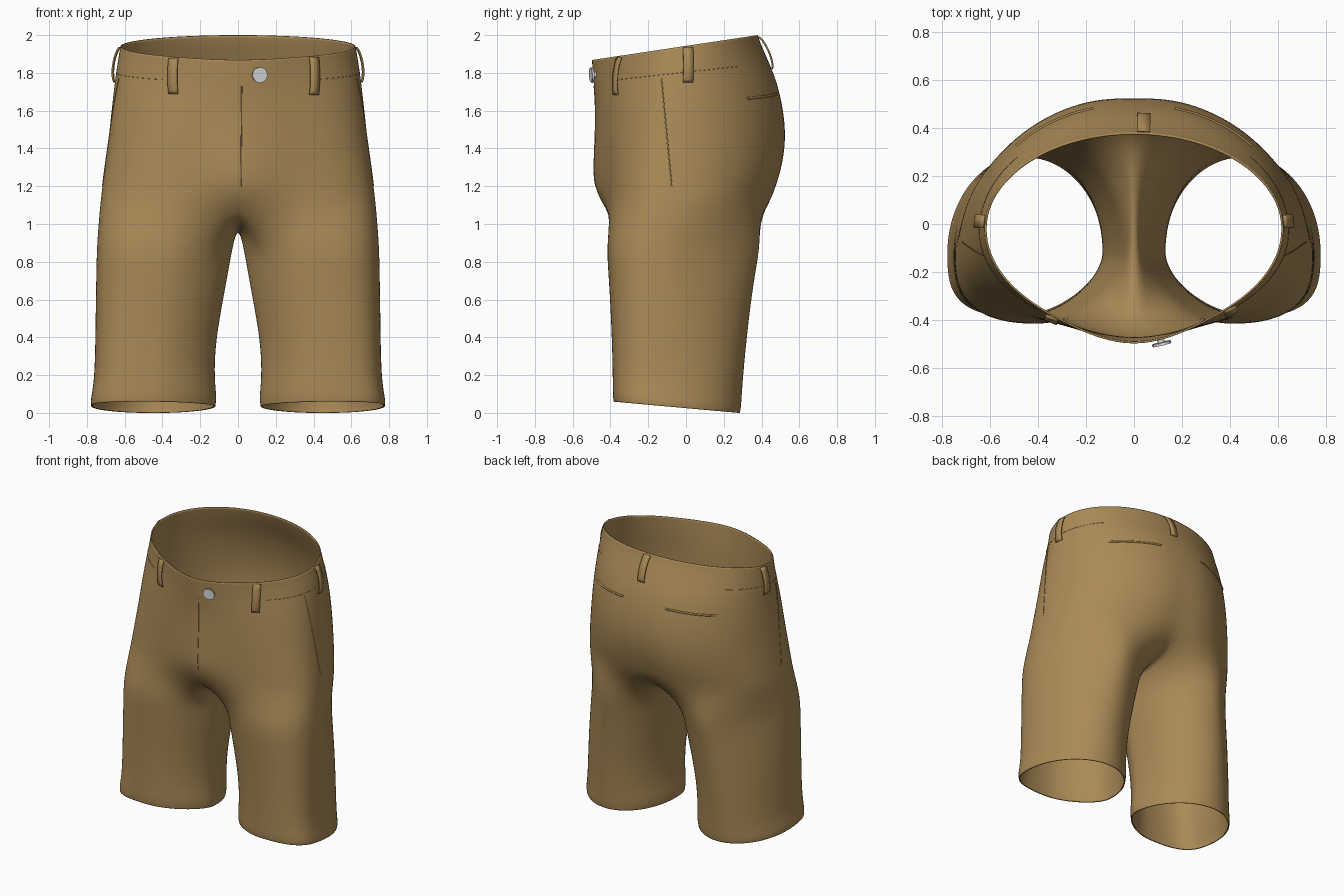
import bpy, bmesh, math
from mathutils import Vector
from mathutils.bvhtree import BVHTree

cube = bpy.data.objects.get("Cube")
if cube:
    bpy.data.objects.remove(cube, do_unlink=True)


def material(name, rgb, rough=0.8):
    m = bpy.data.materials.new(name)
    m.use_nodes = True
    m.diffuse_color = (*rgb, 1)
    bsdf = m.node_tree.nodes["Principled BSDF"]
    bsdf.inputs["Base Color"].default_value = (*rgb, 1)
    bsdf.inputs["Roughness"].default_value = rough
    return m


FABRIC = material("tan cotton", (0.405, 0.255, 0.095))
METAL = material("pale grey metal", (0.72, 0.73, 0.74), 0.4)


def finish(name, bm, mat):
    me = bpy.data.meshes.new(name)
    bm.to_mesh(me)
    bm.free()
    for p in me.polygons:
        p.use_smooth = True
    ob = bpy.data.objects.new(name, me)
    me.materials.append(mat)
    bpy.context.collection.objects.link(ob)
    return ob


# Torso rings: height, tilt, half width, widest y, front y, front bulge,
# front squareness, back y, back squareness, centre dip at the back
TORSO = [
    (1.943, .15, .625, -.02, -.442, .06, 1, .382, 1, 0),
    (1.90, .145, .632, -.02, -.442, .057, 1, .395, 1, 0),
    (1.80, .12, .649, -.03, -.444, .048, 1, .442, 1, 0),
    (1.72, .08, .658, -.04, -.445, .042, .97, .485, 1, .005),
    (1.6, .03, .672, -.05, -.444, .039, .93, .523, 1, .008),
    (1.45, 0, .687, -.06, -.441, .047, .88, .542, 1, .012),
    (1.3, 0, .707, -.075, -.434, .066, .83, .523, .98, .018),
    (1.2, 0, .72, -.085, -.43, .068, .8, .492, .95, .022),
    (1.1, 0, .732, -.10, -.428, .018, .78, .455, .91, .024),
]
# Leg rings: height, tilt, inner x, outer x, front y, front squareness,
# back y, back squareness
LEG = [
    (.9, 0, .022, .75, -.424, .76, .402, 1.38),
    (.75, 0, .048, .753, -.414, .73, .372, 1.28),
    (.55, -.03, .085, .756, -.402, .70, .342, 1.14),
    (.35, -.05, .118, .758, -.394, .68, .319, 1.05),
    (.18, -.08, .122, .763, -.39, .66, .303, 1),
    (.10, -.09, .113, .774, -.39, .65, .298, 1),
    (.05, -.09, .113, .783, -.389, .65, .294, 1),
    (.025, -.09, .117, .78, -.385, .65, .289, 1),
]
# Crotch seam from back to front, on the centre line
SEAM = [(.30, 1.04), (.17, 1.0), (.02, .978), (-.13, .978), (-.30, 1.025)]
OUT, INN = 20, len(SEAM) + 1


def power(v, e):
    return math.copysign(abs(v) ** e, v)


def torso_ring(z, tilt, w, yc, front, bulge, sq_front, back, sq_back, dip):
    pts = []
    spread = .18 + (z - 1.1) * .11
    for i in range(OUT + 1):
        a = math.pi * (i / OUT - .5)
        c, s = math.cos(a), math.sin(a)
        e = sq_front if s < 0 else sq_back
        x = 0 if i in (0, OUT) else w * c ** e
        if s > 0:
            y = yc + s ** e * (back - yc) - dip * math.exp(-(x / .11) ** 2)
        else:
            y = yc + power(s, e) * (yc - front) - bulge * math.exp(-(x / spread) ** 2)
        pts.append((x, y, z + tilt * y))
    return pts


def leg_ring(z, tilt, xin, xout, front, sq_front, back, sq_back):
    cx, cy = (xin + xout) / 2, -.12
    join = math.radians(140)
    angles = [-join + 2 * join * i / OUT for i in range(OUT + 1)]
    angles += [join + (2 * math.pi - 2 * join) * i / INN for i in range(1, INN)]
    pts = []
    for a in angles:
        c, s = math.cos(a), math.sin(a)
        # the outer side follows the squareness, the inner front is slanted
        if c > 0:
            e = sq_back if s > 0 else sq_front
        else:
            e = 1 if s > 0 else 1.2
        x = cx + (xout - xin) / 2 * power(c, e)
        y = cy + power(s, e) * (back - cy if s > 0 else cy - front)
        pts.append((x, y, z + tilt * y))
    return pts


# Shorts: half of the cloth, mirrored, smoothed and thickened
bm = bmesh.new()


def bridge(upper, lower, closed):
    n = len(upper)
    for i in range(n if closed else n - 1):
        j = (i + 1) % n
        bm.faces.new((upper[i], lower[i], lower[j], upper[j]))


ring = None
for row in TORSO:
    new = [bm.verts.new(p) for p in torso_ring(*row)]
    if ring:
        bridge(ring, new, False)
    ring = new
ring = ring + [bm.verts.new((0, y, z)) for y, z in SEAM]
for row in LEG:
    new = [bm.verts.new(p) for p in leg_ring(*row)]
    bridge(ring, new, True)
    ring = new
shorts = finish("shorts", bm, FABRIC)
mirror = shorts.modifiers.new("mirror", 'MIRROR')
mirror.use_clip = True
sub = shorts.modifiers.new("smooth", 'SUBSURF')
sub.levels = sub.render_levels = 2
thick = shorts.modifiers.new("cloth thickness", 'SOLIDIFY')
thick.thickness = .008
thick.offset = -1

# Cloth lookup for placing the details
bpy.context.view_layer.update()
tree = BVHTree.FromObject(shorts, bpy.context.evaluated_depsgraph_get())
FRONT, BACK = Vector((0, -1, 0)), Vector((0, 1, 0))
LEFT, RIGHT = Vector((1, 0, 0)), Vector((-1, 0, 0))


def on_cloth(side, u, z):
    start = side * 2 + (Vector((0, u, z)) if side.x else Vector((u, 0, z)))
    hit, normal, _, _ = tree.ray_cast(start, -side)
    if hit is None:
        hit, normal, _, _ = tree.find_nearest(start - side * 1.4)
    return hit, normal


# Belt loops: bowed strips of cloth
def belt_loop(name, side, u, low, high, bow):
    b, n = on_cloth(side, u, low)
    t, _ = on_cloth(side, u, high)
    out = Vector((n.x, n.y, 0)).normalized()
    across = Vector((-out.y, out.x, 0)) * .027
    bm = bmesh.new()
    rows, steps = [], 12
    for i in range(steps + 1):
        f = i / steps
        p = b.lerp(t, f) + out * (.004 + bow * math.sin(math.pi * f) ** .6)
        rows.append((bm.verts.new(p - across), bm.verts.new(p + across)))
    for (a, c), (d, e) in zip(rows, rows[1:]):
        bm.faces.new((a, c, e, d))
    ob = finish(name, bm, FABRIC)
    s = ob.modifiers.new("thickness", 'SOLIDIFY')
    s.thickness = .008
    s.offset = 0


belt_loop("front_right_belt_loop", FRONT, -.34, 1.69, 1.876, .014)
belt_loop("front_left_belt_loop", FRONT, .40, 1.685, 1.882, .014)
belt_loop("right_belt_loop", RIGHT, .01, 1.75, 1.936, .02)
belt_loop("left_belt_loop", LEFT, .01, 1.75, 1.936, .02)
belt_loop("back_belt_loop", BACK, .04, 1.82, 1.99, .02)


# Seams and pocket edges: thin raised cords of cloth
def cord(name, side, start, end, radius, steps=40):
    cu = bpy.data.curves.new(name, 'CURVE')
    cu.dimensions = '3D'
    cu.bevel_depth = radius
    cu.bevel_resolution = 1
    cu.use_fill_caps = True
    line = cu.splines.new('POLY')
    line.points.add(steps)
    for i, p in enumerate(line.points):
        f = i / steps
        u, z = (a + (b - a) * f for a, b in zip(start, end))
        p.co = (*on_cloth(side, u, z)[0], 1)
    cu.materials.append(FABRIC)
    bpy.context.collection.objects.link(bpy.data.objects.new(name, cu))


cord("fly_seam", FRONT, (.02, 1.73), (.015, 1.2), .003)
for label, side, s in (("left", LEFT, 1), ("right", RIGHT, -1)):
    cord(label + "_front_pocket_edge", side, (-.13, 1.77), (-.075, 1.2), .003)
    cord(label + "_back_pocket_welt", BACK, (s * .17, 1.69), (s * .49, 1.665), .007)
    cord(label + "_waistband_seam", side, (-.36, 1.765), (.28, 1.835), .0015)

# Button: bevelled disc with a short shank
spot, normal = on_cloth(FRONT, .11, 1.79)
turn = normal.to_track_quat('Z', 'Y')
for name, radius, depth, gap in (("button", .041, .012, .022), ("button_shank", .015, .03, .008)):
    bm = bmesh.new()
    bmesh.ops.create_cone(bm, cap_ends=True, segments=32, radius1=radius, radius2=radius, depth=depth)
    rim = [e for e in bm.edges if abs(e.verts[0].co.z - e.verts[1].co.z) < 1e-5]
    bmesh.ops.bevel(bm, geom=rim, offset=.003, segments=2, affect='EDGES')
    ob = finish(name, bm, METAL)
    ob.rotation_mode = 'QUATERNION'
    ob.rotation_quaternion = turn
    ob.location = spot + normal * gap
    bpy.context.view_layer.objects.active = ob
    bpy.ops.object.select_all(action='DESELECT')
    ob.select_set(True)
    bpy.ops.object.shade_smooth_by_angle(angle=math.radians(35))
